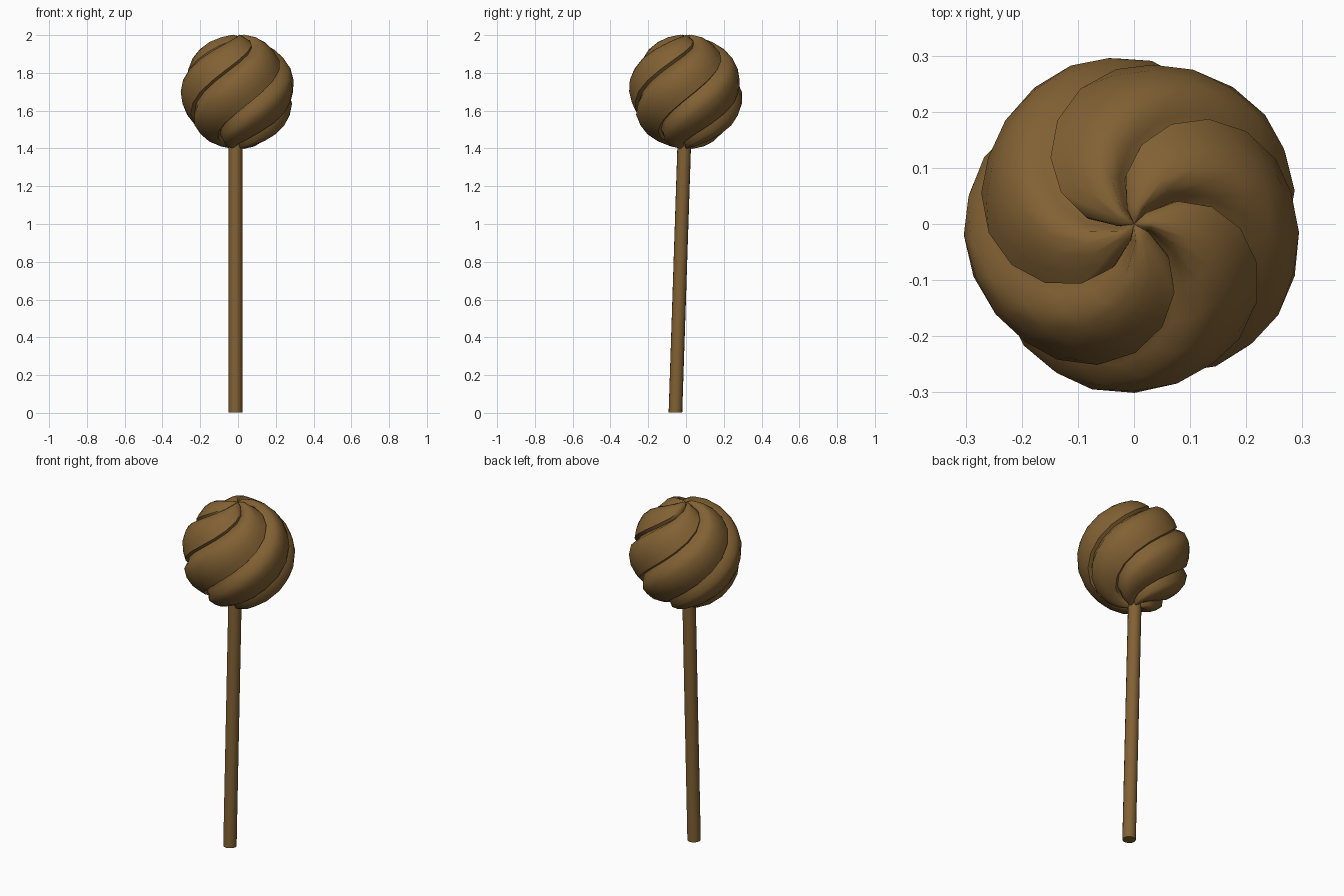
import bpy, bmesh, math
from mathutils import Vector

if "Cube" in bpy.data.objects:
    bpy.data.objects.remove(bpy.data.objects["Cube"])

brown = bpy.data.materials.new("caramel_brown")
brown.diffuse_color = (0.222, 0.12, 0.034, 1)
brown.use_nodes = True
brown.node_tree.nodes["Principled BSDF"].inputs["Base Color"].default_value = brown.diffuse_color


def finish(name, bm, angle):
    bmesh.ops.recalc_face_normals(bm, faces=bm.faces)
    mesh = bpy.data.meshes.new(name)
    bm.to_mesh(mesh)
    bm.free()
    mesh.materials.append(brown)
    ob = bpy.data.objects.new(name, mesh)
    bpy.context.collection.objects.link(ob)
    bpy.ops.object.select_all(action='DESELECT')
    ob.select_set(True)
    bpy.context.view_layer.objects.active = ob
    bpy.ops.object.shade_smooth_by_angle(angle=math.radians(angle))


# Candy head: five twisted rounded arms, each ending in a lip over a groove
ARMS, RINGS, TWIST, CENTRE = 5, 14, 1.25, 1.70
START = math.radians(-22)
# (fraction of one arm, radius)
LOBE = [(0.0, 0.284), (0.025, 0.264), (0.12, 0.275), (0.24, 0.299),
        (0.42, 0.304), (0.62, 0.301), (0.82, 0.292)]

bm = bmesh.new()
rings = []
for i in range(RINGS + 1):
    polar = math.radians(6 + 168 * i / RINGS)
    ring = []
    for arm in range(ARMS):
        for frac, r in LOBE:
            turn = START + math.tau * (arm + frac) / ARMS - TWIST * polar
            ring.append(bm.verts.new((r * math.sin(polar) * math.cos(turn),
                                      r * math.sin(polar) * math.sin(turn),
                                      CENTRE + r * math.cos(polar))))
    rings.append(ring)
n = len(rings[0])
for a, b in zip(rings, rings[1:]):
    for j in range(n):
        k = (j + 1) % n
        bm.faces.new((a[j], b[j], b[k], a[k]))
for ring, z in ((rings[0], CENTRE + 0.295), (rings[-1], CENTRE - 0.295)):
    pole = bm.verts.new((0, 0, z))
    for j in range(n):
        bm.faces.new((pole, ring[j], ring[(j + 1) % n]))
finish("candy_head", bm, 60)

# Stick: slim cylinder leaning slightly, pushed into the head
low, high = Vector((-0.013, -0.056, 0.002)), Vector((-0.013, -0.008, 1.46))
axis = high - low
bm = bmesh.new()
bmesh.ops.create_cone(bm, cap_ends=True, segments=16, radius1=0.036,
                      radius2=0.036, depth=axis.length)
bmesh.ops.rotate(bm, verts=bm.verts, cent=(0, 0, 0),
                 matrix=axis.to_track_quat('Z', 'Y').to_matrix())
bmesh.ops.translate(bm, verts=bm.verts, vec=(low + high) / 2)
finish("stick", bm, 40)
